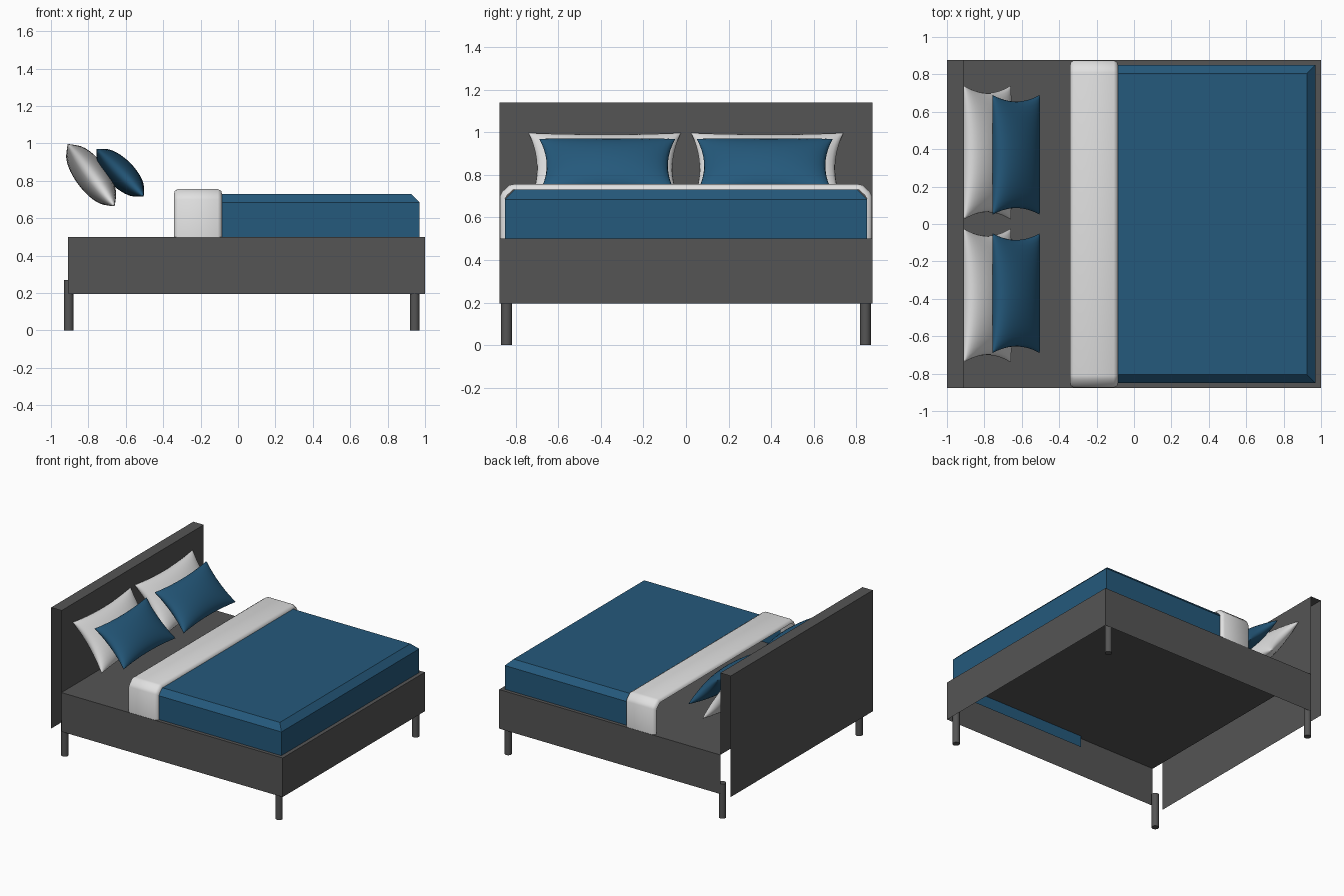
import bpy, bmesh, math
from mathutils import Vector

if "Cube" in bpy.data.objects:
    bpy.data.objects.remove(bpy.data.objects["Cube"])


def material(name, rgb):
    m = bpy.data.materials.new(name)
    m.diffuse_color = (*rgb, 1)
    m.use_nodes = True
    m.node_tree.nodes["Principled BSDF"].inputs["Base Color"].default_value = m.diffuse_color
    return m


GREY = material("charcoal_fabric", (0.09, 0.09, 0.09))
BLUE = material("blue_cloth", (0.018, 0.10, 0.20))
WHITE = material("white_cloth", (0.75, 0.75, 0.75))


def finish(bm, name, mat, smooth=None):
    me = bpy.data.meshes.new(name)
    bm.to_mesh(me)
    bm.free()
    me.materials.append(mat)
    ob = bpy.data.objects.new(name, me)
    bpy.context.collection.objects.link(ob)
    if smooth:
        bpy.ops.object.select_all(action='DESELECT')
        ob.select_set(True)
        bpy.context.view_layer.objects.active = ob
        bpy.ops.object.shade_smooth_by_angle(angle=math.radians(smooth))
    return ob


def loft(rows, name, mat, smooth=None):
    """Open sheet through equal-length rows of points."""
    bm = bmesh.new()
    vs = [[bm.verts.new(p) for p in r] for r in rows]
    for a, b in zip(vs, vs[1:]):
        for i in range(len(a) - 1):
            bm.faces.new((a[i], b[i], b[i + 1], a[i + 1]))
    return finish(bm, name, mat, smooth)


W = 0.877

# Frame: foot panel and platform, then side rails, open underneath
def across(profile, name):
    loft([[(x, s * W, z) for x, z in profile] for s in (-1, 1)], name, GREY)


across([(1, 0.195), (1, 0.5), (-0.91, 0.5)], "platform_and_foot_panel")
for s in (-1, 1):
    xs = (-0.91, 1) if s < 0 else (1, -0.91)
    loft([[(x, s * W, z) for z in (0.195, 0.5)] for x in xs], "side_rail", GREY)

# Headboard shell with open ends
across([(-0.91, 0.5), (-0.91, 1.14), (-1, 1.14), (-1, 0.195)], "headboard")

# Legs
for x, top in ((-0.905, 0.27), (0.945, 0.27)):
    for s in (-1, 1):
        bm = bmesh.new()
        bmesh.ops.create_cone(bm, cap_ends=True, segments=20, radius1=0.026,
                              radius2=0.026, depth=top)
        bmesh.ops.translate(bm, verts=bm.verts, vec=(x, s * 0.843, top / 2))
        finish(bm, "leg", GREY, 40)

# Blanket: chamfered box without bottom or head end
bm = bmesh.new()
bmesh.ops.create_cube(bm, size=1)
for v in bm.verts:
    v.co = ((-0.22 if v.co.x < 0 else 0.97), v.co.y * 1.70,
            (0.41 if v.co.z < 0 else 0.73))
bm.normal_update()
gone = [f for f in bm.faces if f.normal.z < -0.5 or f.normal.x < -0.5]
bmesh.ops.delete(bm, geom=gone, context='FACES')
edges = [e for e in bm.edges if len(e.link_faces) == 2
         and all(v.co.z > 0.7 for v in e.verts)]
bmesh.ops.bevel(bm, geom=edges, offset=0.045, segments=1, affect='EDGES')
finish(bm, "blanket", BLUE)

# Folded sheet band draped over the blanket, ends slightly rounded in
rows = []
for x, d in ((-0.342, 0.025), (-0.338, 0.01), (-0.322, 0), (-0.108, 0),
             (-0.09, 0.01), (-0.086, 0.025)):
    half = [(0.875 - d, 0.5), (0.875 - d, 0.70 - d * 0.5), (0.865 - d, 0.72 - d * 0.6),
            (0.83 - d * 0.6, 0.752 - d), (0.81, 0.756 - d)]
    rows.append([(x, -y, z) for y, z in half] + [(x, y, z) for y, z in reversed(half)])
loft(rows, "folded_sheet", WHITE, 50)


# Pillows: two bulged sheets joined at a pinched rim
def pillow(name, mat, centre, angle, a, b, t, n=20):
    d = Vector((math.cos(angle), 0, -math.sin(angle)))
    nor = Vector((math.sin(angle), 0, math.cos(angle)))
    bm = bmesh.new()
    for side in (1, -1):
        g = []
        for i in range(n + 1):
            row = []
            for j in range(n + 1):
                u = -math.cos(math.pi * i / n)
                v = -math.cos(math.pi * j / n)
                h = t * (max(0, 1 - u * u) * max(0, 1 - v * v)) ** 0.45
                p = (Vector(centre) + d * (u * a * (1 - 0.10 * (1 - v * v)))
                     + Vector((0, v * b * (1 - 0.11 * (1 - u * u)), 0)) + nor * (side * h))
                row.append(bm.verts.new(p))
            g.append(row)
        for i in range(n):
            for j in range(n):
                q = [g[i][j], g[i + 1][j], g[i + 1][j + 1], g[i][j + 1]]
                bm.faces.new(q if side > 0 else q[::-1])
    bmesh.ops.remove_doubles(bm, verts=bm.verts, dist=1e-5)
    finish(bm, name, mat, 80)


for s in (-1, 1):
    pillow("white_pillow", WHITE, (-0.785, s * 0.382, 0.83), math.radians(53),
           0.208, 0.358, 0.085)
    pillow("blue_pillow", BLUE, (-0.63, s * 0.37, 0.843), math.radians(45),
           0.178, 0.32, 0.075)
